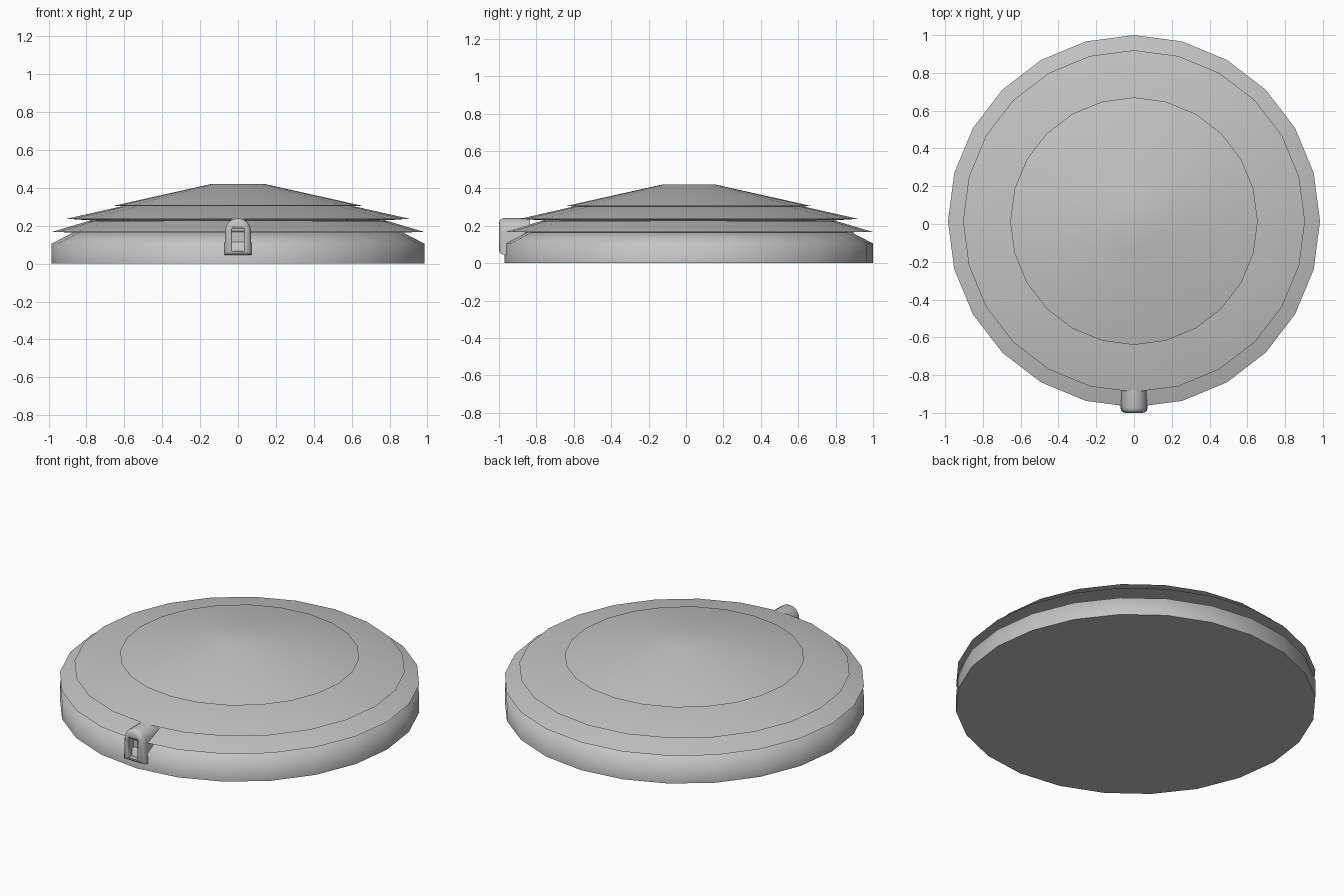
import bpy, bmesh, math
from mathutils import Matrix, Vector

cube = bpy.data.objects.get("Cube")
if cube:
    bpy.data.objects.remove(cube)

grey = bpy.data.materials.new("plain grey")
grey.use_nodes = True
grey.diffuse_color = (0.55, 0.55, 0.55, 1)
grey.node_tree.nodes["Principled BSDF"].inputs["Base Color"].default_value = (0.55, 0.55, 0.55, 1)

SIDES = 24
CENTRE_Y = 0.015


def add_object(name, bm, angle):
    bmesh.ops.recalc_face_normals(bm, faces=bm.faces)
    mesh = bpy.data.meshes.new(name)
    bm.to_mesh(mesh)
    bm.free()
    mesh.materials.append(grey)
    obj = bpy.data.objects.new(name, mesh)
    bpy.context.collection.objects.link(obj)
    bpy.ops.object.select_all(action="DESELECT")
    obj.select_set(True)
    bpy.context.view_layer.objects.active = obj
    bpy.ops.object.shade_smooth_by_angle(angle=math.radians(angle))
    return obj


def lathe(name, profile, angle):
    """Turn a list of (radius, height) into a closed solid."""
    bm = bmesh.new()
    rings = []
    for r, z in profile:
        rings.append([bm.verts.new((r * math.sin(math.tau * i / SIDES),
                                    CENTRE_Y + r * math.cos(math.tau * i / SIDES), z))
                      for i in range(SIDES)])
    for low, high in zip(rings, rings[1:]):
        for i in range(SIDES):
            j = (i + 1) % SIDES
            bm.faces.new((low[i], low[j], high[j], high[i]))
    bm.faces.new(rings[0])
    bm.faces.new(rings[-1])
    return add_object(name, bm, angle)


# Drum with tapered shoulder, and three overlapping shallow roof tiers
lathe("drum", [(0.985, 0), (0.985, 0.105), (0.87, 0.165)], 70)
lathe("lower_tier", [(0.86, 0.165), (0.985, 0.167), (0.79, 0.225), (0.7, 0.237)], 70)
lathe("middle_tier", [(0.78, 0.229), (0.905, 0.237), (0.6, 0.306)], 70)
lathe("upper_tier", [(0.56, 0.3), (0.655, 0.306), (0.135, 0.422)], 70)

# Rounded hood on the front: an arch outline pushed back into the drum
bm = bmesh.new()
outline = [(-0.072, 0.045), (0.072, 0.045)]
for k in range(9):
    a = math.pi * k / 8
    outline.append((0.068 * math.cos(a), 0.175 + 0.066 * math.sin(a)))
front = bm.faces.new([bm.verts.new((x, -1, z)) for x, z in outline])
back = bmesh.ops.extrude_face_region(bm, geom=[front])
moved = [v for v in back["geom"] if isinstance(v, bmesh.types.BMVert)]
bmesh.ops.translate(bm, vec=(0, 0.165, 0), verts=moved)
bmesh.ops.recalc_face_normals(bm, faces=bm.faces)
rim = [e for e in bm.edges if all(v.co.y < -0.99 for v in e.verts)]
bmesh.ops.bevel(bm, geom=rim, offset=0.026, segments=3, profile=0.5,
                affect="EDGES", clamp_overlap=True)
hood = add_object("front_hood", bm, 50)

# Rectangular opening in the hood
bm = bmesh.new()
box = Matrix.Translation(Vector((0, -1, 0.127))) @ Matrix.Diagonal((0.062, 0.1, 0.12, 1))
bmesh.ops.create_cube(bm, size=1, matrix=box)
cutter = add_object("hood_opening_cutter", bm, 30)
cutter.hide_render = True
cutter.hide_set(True)
cut = hood.modifiers.new("opening", "BOOLEAN")
cut.operation = "DIFFERENCE"
cut.solver = "EXACT"
cut.object = cutter
